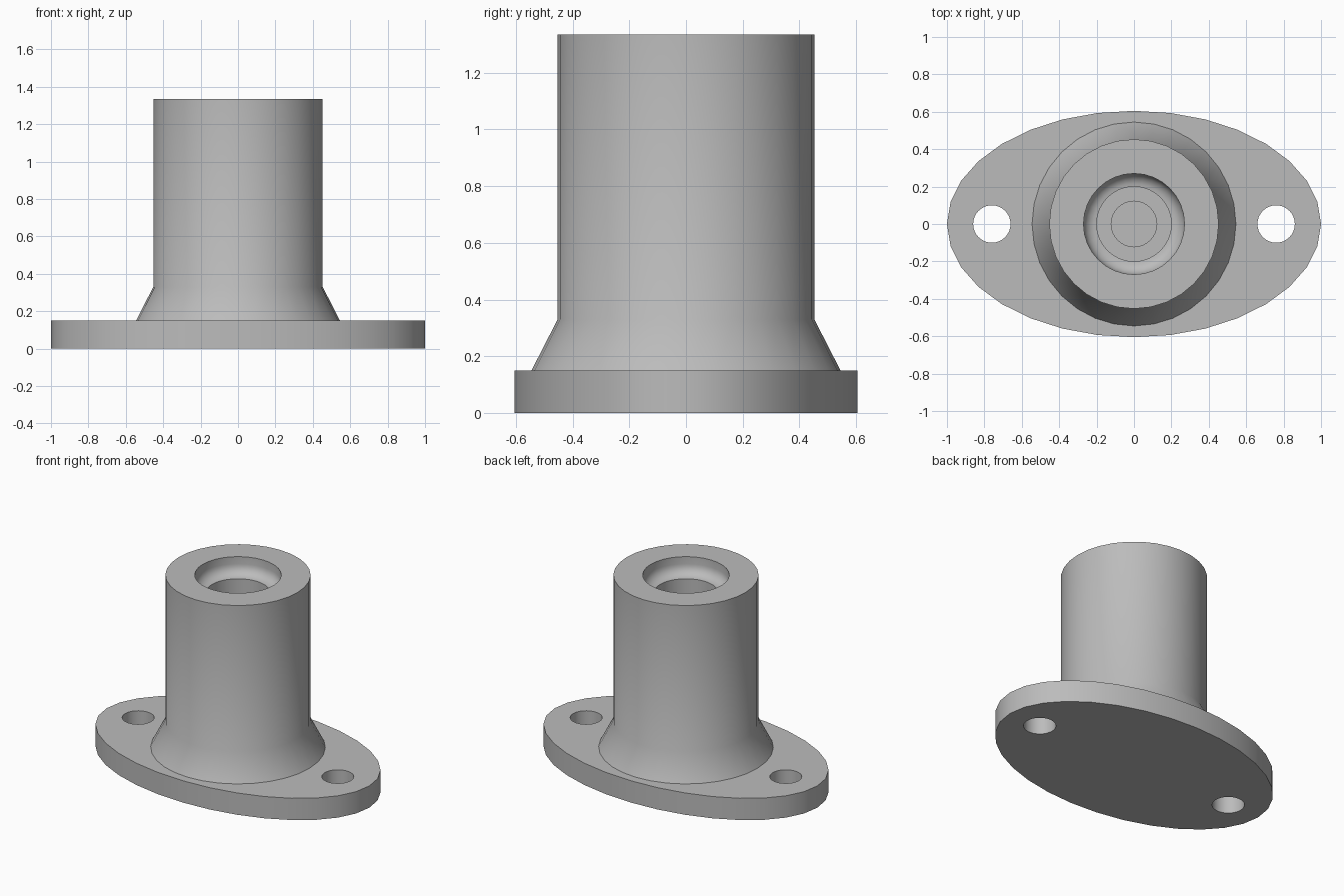
import bpy, bmesh, math

if "Cube" in bpy.data.objects:
    bpy.data.objects.remove(bpy.data.objects["Cube"], do_unlink=True)

SEGMENTS = 32
FLANGE_TOP = 0.15
HEIGHT = 1.335

metal = bpy.data.materials.new("plain_grey")
metal.use_nodes = True
grey = (0.5, 0.5, 0.5, 1)
metal.diffuse_color = grey
metal.node_tree.nodes["Principled BSDF"].inputs["Base Color"].default_value = grey


def make_object(name, bm):
    bmesh.ops.recalc_face_normals(bm, faces=bm.faces)
    mesh = bpy.data.meshes.new(name)
    bm.to_mesh(mesh)
    bm.free()
    mesh.materials.append(metal)
    obj = bpy.data.objects.new(name, mesh)
    bpy.context.collection.objects.link(obj)
    return obj


def smooth(obj):
    bpy.ops.object.select_all(action="DESELECT")
    obj.select_set(True)
    bpy.context.view_layer.objects.active = obj
    bpy.ops.object.shade_smooth_by_angle(angle=math.radians(32))


def elliptic_prism(name, rx, ry, bottom, top, x=0):
    bm = bmesh.new()
    ring = []
    for i in range(SEGMENTS):
        a = math.tau * i / SEGMENTS
        ring.append(bm.verts.new((x + rx * math.cos(a), ry * math.sin(a), bottom)))
    face = bm.faces.new(ring)
    new = bmesh.ops.extrude_face_region(bm, geom=[face])["geom"]
    moved = [v for v in new if isinstance(v, bmesh.types.BMVert)]
    bmesh.ops.translate(bm, vec=(0, 0, top - bottom), verts=moved)
    return make_object(name, bm)


def lathe(name, profile):
    bm = bmesh.new()
    verts = [bm.verts.new((r, 0, z)) for r, z in profile]
    edges = [bm.edges.new(pair) for pair in zip(verts, verts[1:])]
    bmesh.ops.spin(bm, geom=verts + edges, cent=(0, 0, 0), axis=(0, 0, 1),
                   angle=math.tau, steps=SEGMENTS, use_merge=True)
    bmesh.ops.remove_doubles(bm, verts=bm.verts, dist=0.0001)
    # the base rests on the flange, so it stays open
    return make_object(name, bm)


# oval flange with two bolt holes
flange = elliptic_prism("mounting_flange", 1.0, 0.605, 0, FLANGE_TOP)
for side, x in (("left", 0.76), ("right", -0.76)):
    cutter = elliptic_prism(side + "_bolt_hole_cutter", 0.1, 0.1, -0.1, 0.3, x)
    cutter.hide_render = True
    cutter.hide_viewport = True
    cut = flange.modifiers.new(side + "_bolt_hole", "BOOLEAN")
    cut.operation = "DIFFERENCE"
    cut.solver = "EXACT"
    cut.object = cutter

# apply the cuts, then drop the cutters
depsgraph = bpy.context.evaluated_depsgraph_get()
cut_mesh = bpy.data.meshes.new_from_object(flange.evaluated_get(depsgraph))
flange.modifiers.clear()
flange.data = cut_mesh
for side in ("left", "right"):
    bpy.data.objects.remove(bpy.data.objects[side + "_bolt_hole_cutter"], do_unlink=True)
smooth(flange)

# column with flared foot, rounded counterbore and stepped blind bore
rim, bore, pilot = 0.27, 0.2, 0.122
fillet = rim - bore
shoulder = HEIGHT - 0.12
profile = [(0.545, FLANGE_TOP), (0.453, 0.33), (0.453, HEIGHT), (rim, HEIGHT)]
for i in range(7):
    a = math.pi / 2 * i / 6
    profile.append((bore + fillet * math.cos(a), shoulder + fillet * (1 - math.sin(a))))
profile += [(bore, 0.5), (pilot, 0.5), (pilot, 0.2), (0, 0.2)]
smooth(lathe("column", profile))
